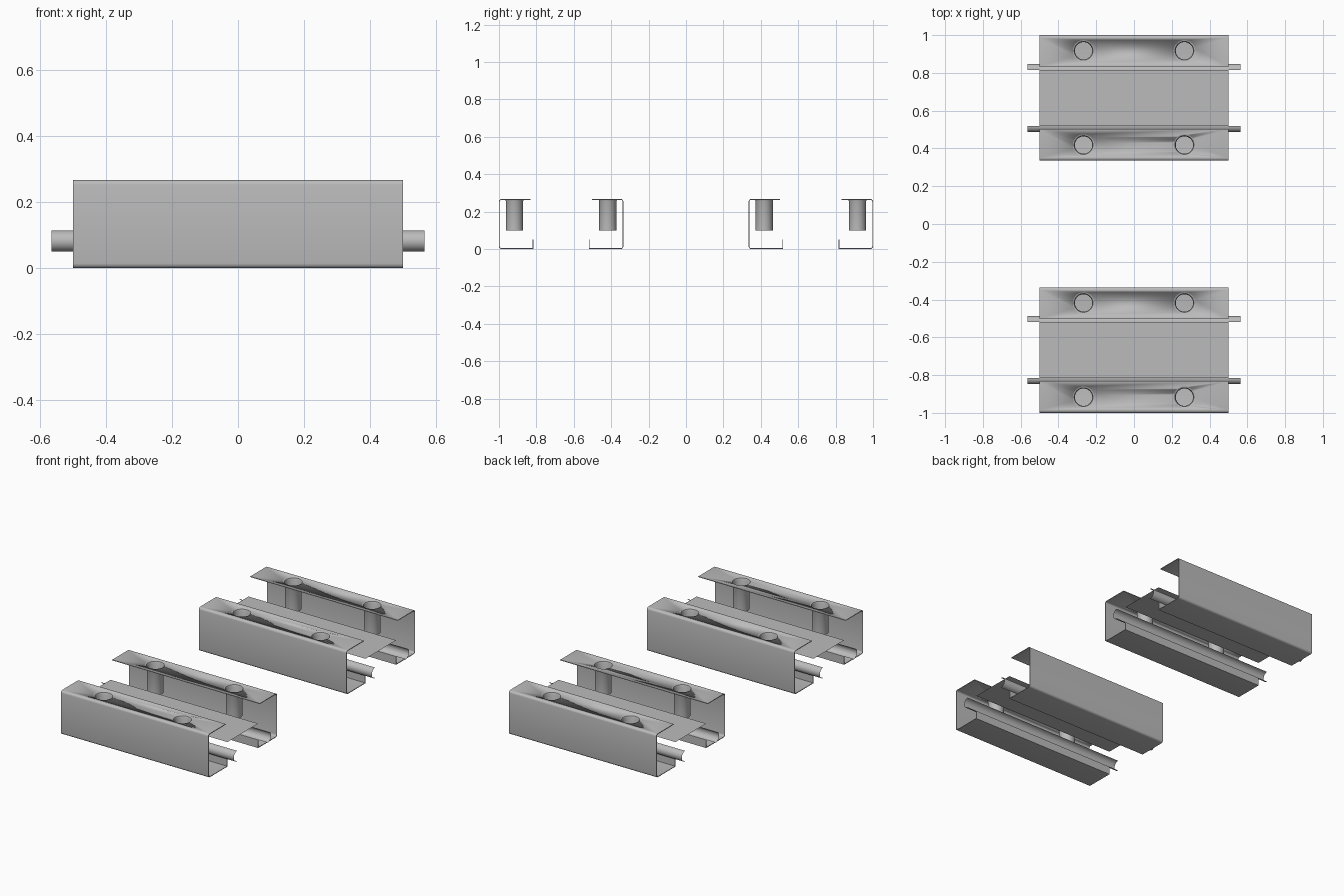
import bpy, bmesh, math

old = bpy.data.objects.get("Cube")
if old:
    bpy.data.objects.remove(old, do_unlink=True)

steel = bpy.data.materials.new("grey_steel")
steel.use_nodes = True
GREY = (0.5, 0.5, 0.5, 1)
steel.diffuse_color = GREY
steel.node_tree.nodes["Principled BSDF"].inputs["Base Color"].default_value = GREY

TOP, DEPTH, LIP, BEND = 0.267, 0.168, 0.184, 0.014
SHEET = 0.004
HOLES = (-0.267, 0.267)


def finish(name, bm):
    bmesh.ops.recalc_face_normals(bm, faces=bm.faces)
    mesh = bpy.data.meshes.new(name)
    bm.to_mesh(mesh)
    bm.free()
    mesh.materials.append(steel)
    ob = bpy.data.objects.new(name, mesh)
    bpy.context.collection.objects.link(ob)
    bpy.ops.object.select_all(action="DESELECT")
    bpy.context.view_layer.objects.active = ob
    ob.select_set(True)
    bpy.ops.object.shade_smooth_by_angle(angle=math.radians(35))
    return ob


def arc(cu, cz, r, start, end, n):
    angles = [math.radians(start + (end - start) * i / n) for i in range(n + 1)]
    return [(cu + r * math.cos(a), cz + r * math.sin(a)) for a in angles]


def ribbon(name, outline, half, wall_y, side, closed=False):
    """Sweep an outline of (distance from wall, height) along x."""
    bm = bmesh.new()
    ends = [[bm.verts.new((x, wall_y + side * u, z)) for u, z in outline]
            for x in (-half, half)]
    n = len(outline)
    for i in range(n if closed else n - 1):
        j = (i + 1) % n
        bm.faces.new((ends[0][i], ends[0][j], ends[1][j], ends[1][i]))
    if closed:
        for end in ends:
            bm.faces.new(end)
    return finish(name, bm)


def lathe(name, profile, x, y, seg=32):
    bm = bmesh.new()
    rings = []
    for r, z in profile:
        rings.append([bm.verts.new((x + r * math.cos(math.tau * i / seg),
                                    y + r * math.sin(math.tau * i / seg), z))
                      for i in range(seg)])
    for a, b in zip(rings, rings[1:]):
        for i in range(seg):
            j = (i + 1) % seg
            bm.faces.new((a[i], a[j], b[j], b[i]))
    return finish(name, bm)


def channel_outline(inset):
    r = BEND - inset
    return ([(DEPTH, TOP - inset)]
            + arc(BEND, TOP - BEND, r, 90, 180, 4)
            + arc(BEND, BEND, r, 180, 270, 4)
            + [(LIP - inset, inset), (LIP - inset, 0.05)])


def build_channel(label, wall_y, side):
    # folded channel with an upturned lip
    outline = channel_outline(0) + channel_outline(SHEET)[::-1]
    channel = ribbon(label + "_channel", outline, 0.5, wall_y, side, True)
    tube_y = wall_y + side * 0.083
    for k, x in enumerate(HOLES):
        bm = bmesh.new()
        bmesh.ops.create_cone(bm, cap_ends=True, segments=32, radius1=0.057,
                              radius2=0.057, depth=0.1)
        bmesh.ops.translate(bm, verts=bm.verts, vec=(x, tube_y, TOP))
        cutter = finish("hole_cutter", bm)
        cutter.hide_render = True
        bpy.context.view_layer.objects.active = channel
        mod = channel.modifiers.new("hole", "BOOLEAN")
        mod.operation, mod.object, mod.solver = "DIFFERENCE", cutter, "EXACT"
        bpy.ops.object.modifier_apply(modifier=mod.name)
        bpy.data.objects.remove(cutter, do_unlink=True)
        # flared socket tube hanging from the hole
        lathe(f"{label}_socket_{k + 1}",
              [(0.057, TOP), (0.05, TOP - 0.003), (0.046, TOP - 0.012), (0.046, 0.1)],
              x, tube_y)
    # half-round rail, bulging towards the wall
    ribbon(label + "_rail", arc(LIP, 0.082, 0.032, 90, 270, 14), 0.565, wall_y, side)


# two trays, each a pair of facing channels with a plate between
for unit, start in (("front", -1.0), ("back", 0.335)):
    build_channel(unit + "_tray_front", start, 1)
    build_channel(unit + "_tray_back", start + 0.665, -1)
    ribbon(unit + "_tray_plate", [(0.184, 0.15), (0.481, 0.15)], 0.5, start, 1)
